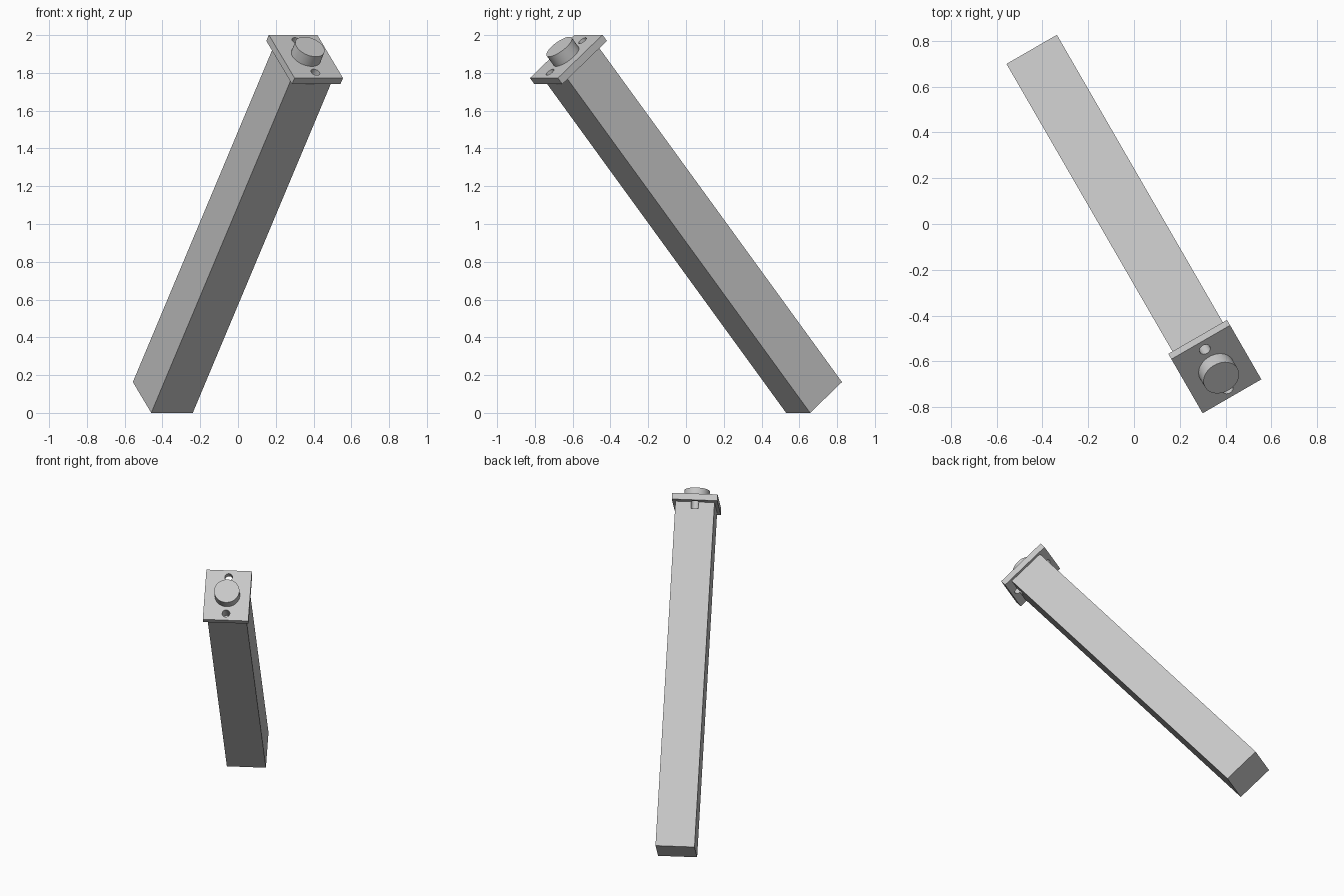
import bpy
from math import radians
from mathutils import Matrix, Vector

cube = bpy.data.objects.get("Cube")
if cube:
    bpy.data.objects.remove(cube, do_unlink=True)

# Main sizes, measured along the leaning axis of the post
POST_W, POST_L = 0.254, 2.315
PLATE_W, PLATE_D, PLATE_T = 0.296, 0.356, 0.042
BOSS_R, BOSS_H = 0.082, 0.067
HOLE_R, HOLE_Y, GROOVE = 0.025, 0.13, 0.045

# The whole post leans 40 degrees and is turned 30 degrees
lean = (Matrix.Translation((-0.398, 0.678, 0.0816))
        @ Matrix.Rotation(radians(30), 4, "Z")
        @ Matrix.Rotation(radians(40), 4, "X"))

grey = bpy.data.materials.new("light_grey")
grey.use_nodes = True
color = (0.58, 0.58, 0.58, 1)
grey.diffuse_color = color
grey.node_tree.nodes["Principled BSDF"].inputs["Base Color"].default_value = color


def finish(name, center, scale=(1, 1, 1)):
    """Bake size and pose into the mesh of the active object."""
    obj = bpy.context.object
    obj.name = name
    obj.data.transform(lean @ Matrix.Translation(center)
                       @ Matrix.Diagonal(Vector(scale)).to_4x4())
    obj.matrix_world = Matrix.Identity(4)
    obj.data.materials.append(grey)
    return obj


def box(name, width, depth, bottom, height):
    bpy.ops.mesh.primitive_cube_add(size=1)
    return finish(name, (0, 0, bottom + height / 2), (width, depth, height))


def cylinder(name, radius, y, bottom, height):
    bpy.ops.mesh.primitive_cylinder_add(vertices=48, radius=radius, depth=height)
    return finish(name, (0, y, bottom + height / 2))


# Solid parts
post = box("post", POST_W, POST_W, 0, POST_L)
plate = box("end_plate", PLATE_W, PLATE_D, POST_L, PLATE_T)
boss = cylinder("round_boss", BOSS_R, 0, POST_L + PLATE_T, BOSS_H)

# Two screw holes through the plate, running on as grooves in the post
for side in (-1, 1):
    cutter = cylinder("hole_cutter", HOLE_R, side * HOLE_Y,
                      POST_L - GROOVE, GROOVE + PLATE_T * 2)
    cutter.hide_render = True
    for part in (post, plate):
        cut = part.modifiers.new("hole", "BOOLEAN")
        cut.operation = "DIFFERENCE"
        cut.solver = "EXACT"
        cut.object = cutter
        bpy.context.view_layer.objects.active = part
        bpy.ops.object.modifier_apply(modifier=cut.name)
    bpy.data.objects.remove(cutter, do_unlink=True)

# Smooth round walls, crisp edges
bpy.ops.object.select_all(action="DESELECT")
for part in (post, plate, boss):
    part.select_set(True)
bpy.context.view_layer.objects.active = post
bpy.ops.object.shade_smooth_by_angle(angle=radians(30))
